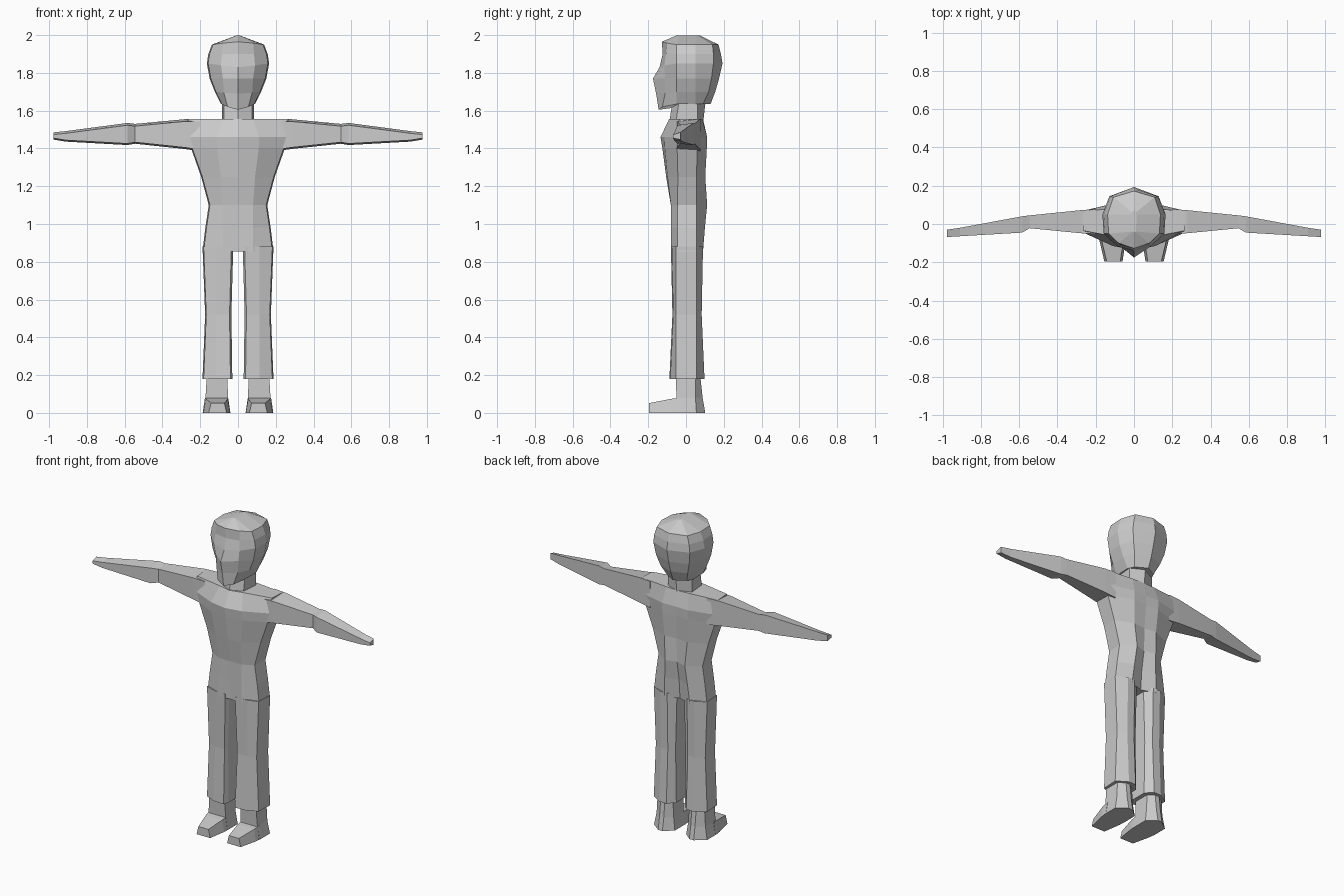
import bpy, bmesh


def loft(name, rings, mirror=False):
    """Skin a list of equal-length closed rings and cap both ends."""
    bm = bmesh.new()
    rows = [[bm.verts.new(p) for p in ring] for ring in rings]
    n = len(rows[0])
    for a, b in zip(rows, rows[1:]):
        for i in range(n):
            j = (i + 1) % n
            bm.faces.new((a[i], a[j], b[j], b[i]))
    bm.faces.new(rows[0][::-1])
    bm.faces.new(rows[-1])
    bmesh.ops.recalc_face_normals(bm, faces=bm.faces)
    me = bpy.data.meshes.new(name)
    bm.to_mesh(me)
    bm.free()
    ob = bpy.data.objects.new(name, me)
    bpy.context.collection.objects.link(ob)
    if mirror:
        mod = ob.modifiers.new("Mirror", 'MIRROR')
        mod.use_mirror_merge = False
    return ob


def both_sides(half):
    """Complete a half ring whose first and last points lie on x = 0."""
    return half + [(-x, y, z) for x, y, z in half[-2:0:-1]]


# Torso: z, front y, front-mid x/y, side x, side front y, side back y, back-mid x/y, spine y
torso = [
    (0.855, -0.075, 0.08, -0.080, 0.188, -0.045, 0.055, 0.09, 0.090, 0.060),
    (0.98, -0.077, 0.08, -0.080, 0.173, -0.045, 0.055, 0.08, 0.100, 0.070),
    (1.10, -0.080, 0.08, -0.080, 0.155, -0.045, 0.055, 0.07, 0.112, 0.090),
    (1.25, -0.105, 0.09, -0.098, 0.195, -0.043, 0.055, 0.08, 0.102, 0.095),
    (1.40, -0.125, 0.11, -0.112, 0.248, -0.047, 0.060, 0.09, 0.110, 0.107),
    (1.46, -0.135, 0.11, -0.115, 0.26, -0.050, 0.070, 0.09, 0.112, 0.110),
    (1.555, -0.090, 0.08, -0.070, 0.27, -0.035, 0.065, 0.08, 0.085, 0.090),
]
loft("torso", [both_sides([(0, yf, z), (xm, ym, z), (xs - 0.006, y1, z),
                           (xs, y2, z), (xb, yb, z), (0, ys, z)])
               for z, yf, xm, ym, xs, y1, y2, xb, yb, ys in torso])

# Neck
loft("neck", [both_sides([(0, yf, z), (0.075, yf + 0.035, z), (0.085, 0.06, z), (0, yb, z)])
              for z, yf, yb in [(1.53, -0.09, 0.09), (1.66, -0.07, 0.105)]])

# Head: front z, side z, front y, cheek x/y, side x, back-side y, back y
head = [
    (1.605, 1.635, -0.145, 0.055, -0.125, 0.090, 0.09, 0.130),
    (1.69, 1.70, -0.158, 0.075, -0.110, 0.122, 0.12, 0.155),
    (1.77, 1.77, -0.175, 0.080, -0.110, 0.150, 0.135, 0.175),
    (1.83, 1.85, -0.140, 0.090, -0.115, 0.165, 0.145, 0.193),
    (1.90, 1.90, -0.123, 0.085, -0.105, 0.157, 0.145, 0.185),
    (1.965, 1.95, -0.128, 0.080, -0.100, 0.138, 0.14, 0.172),
    (2.00, 1.997, -0.045, 0.008, -0.040, 0.012, 0.06, 0.075),
]
loft("head", [both_sides([(0, yf, zf), (xm, ym, (zf + z) / 2), (xs * 0.96, max(-0.05, ym), z),
                          (xs, 0.05, z), (xs * 0.78, yb, z), (0, yc, z)])
              for zf, z, yf, xm, ym, xs, yb, yc in head])

# Trouser legs: z, inner x, outer x, front y, back y
legs = [(0.88, 0.025, 0.188, -0.080, 0.090), (0.52, 0.035, 0.174, -0.072, 0.083),
        (0.18, 0.030, 0.188, -0.088, 0.098)]
loft("trouser_leg", [[(xi + 0.01, yf, z), (0.115, yf + 0.005, z), (xo - 0.006, -0.052, z),
                      (xo, 0.055, z), (0.12, yb, z), (0.07, yb, z), (xi, 0.055, z), (xi, -0.05, z)]
                     for z, xi, xo, yf, yb in legs], True)

# Arms: x, front y, back y, bottom z, top z (sleeve, forearm, hand)
arms = [(0.20, -0.052, 0.078, 1.385, 1.555), (0.28, -0.048, 0.072, 1.397, 1.555),
        (0.545, -0.022, 0.045, 1.425, 1.53), (0.585, -0.045, 0.040, 1.418, 1.535),
        (0.91, -0.064, -0.020, 1.436, 1.492), (0.978, -0.068, -0.030, 1.447, 1.485)]
loft("arm", [[(x, yf, zb + 0.008), (x, yf, zt - 0.012), (x, yb, zt), (x, yb, zb)]
             for x, yf, yb, zb, zt in arms], True)

# Ankles and heels: z, inner x, outer x, front y, side back y, heel y
ankles = [(0, 0.040, 0.187, -0.050, 0.055, 0.102), (0.08, 0.052, 0.172, -0.05, 0.05, 0.088),
          (0.20, 0.058, 0.165, -0.055, 0.05, 0.075)]
loft("ankle", [[(xi, yf, z), (xo, yf, z), (xo, ys, z), (0.125, yh, z), (0.095, yh, z), (xi, ys, z)]
               for z, xi, xo, yf, ys, yh in ankles], True)

# Toe of the shoes: y, inner x, outer x, top z
toes = [(-0.03, 0.040, 0.187, 0.08), (-0.08, 0.042, 0.182, 0.074), (-0.195, 0.060, 0.155, 0.052)]
loft("shoe_toe", [[(xi, y, 0), (xo, y, 0), (xo - 0.012, y, zt), (xi + 0.012, y, zt)]
                  for y, xi, xo, zt in toes], True)
